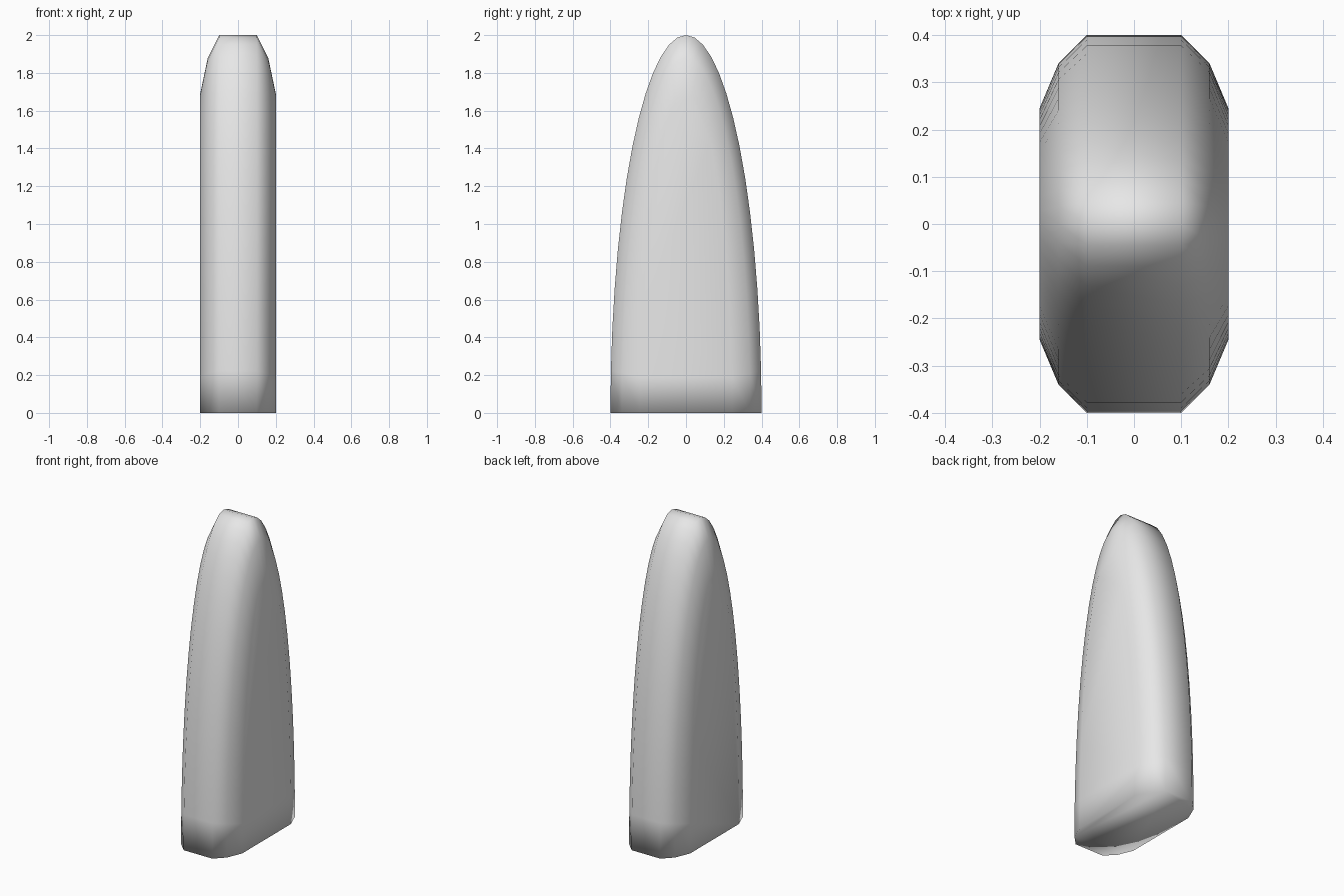
import bpy
import bmesh
import math

cube = bpy.data.objects.get("Cube")
if cube:
    bpy.data.objects.remove(cube, do_unlink=True)

SEGMENTS = 28
# Half of the edge rounding: x, half depth, height
HALF = [(0.1, 0.4, 2.0), (0.16, 0.34, 1.88), (0.2, 0.245, 1.69)]
STATIONS = [(-x, d, h) for x, d, h in reversed(HALF)] + HALF

grey = bpy.data.materials.new("light grey")
grey.use_nodes = True
color = (0.8, 0.8, 0.8, 1)
grey.diffuse_color = color
grey.node_tree.nodes["Principled BSDF"].inputs["Base Color"].default_value = color


def arch(bm, x, depth, height):
    """Half-ellipse of vertices standing on the ground at x."""
    angles = [math.pi * i / SEGMENTS for i in range(SEGMENTS + 1)]
    return [bm.verts.new((x, depth * math.cos(a), height * math.sin(a))) for a in angles]


# Rounded arch slab: arches skinned together, closed at the sides and below
bm = bmesh.new()
arches = [arch(bm, *s) for s in STATIONS]
for a, b in zip(arches, arches[1:]):
    for i in range(SEGMENTS):
        bm.faces.new((a[i], a[i + 1], b[i + 1], b[i]))
bm.faces.new(arches[0])
bm.faces.new(arches[-1])
bm.faces.new([a[0] for a in arches] + [a[-1] for a in reversed(arches)])
bmesh.ops.recalc_face_normals(bm, faces=bm.faces)
for face in bm.faces:
    face.smooth = True

mesh = bpy.data.meshes.new("arched_slab")
bm.to_mesh(mesh)
bm.free()
mesh.materials.append(grey)
slab = bpy.data.objects.new("arched_slab", mesh)
bpy.context.collection.objects.link(slab)
